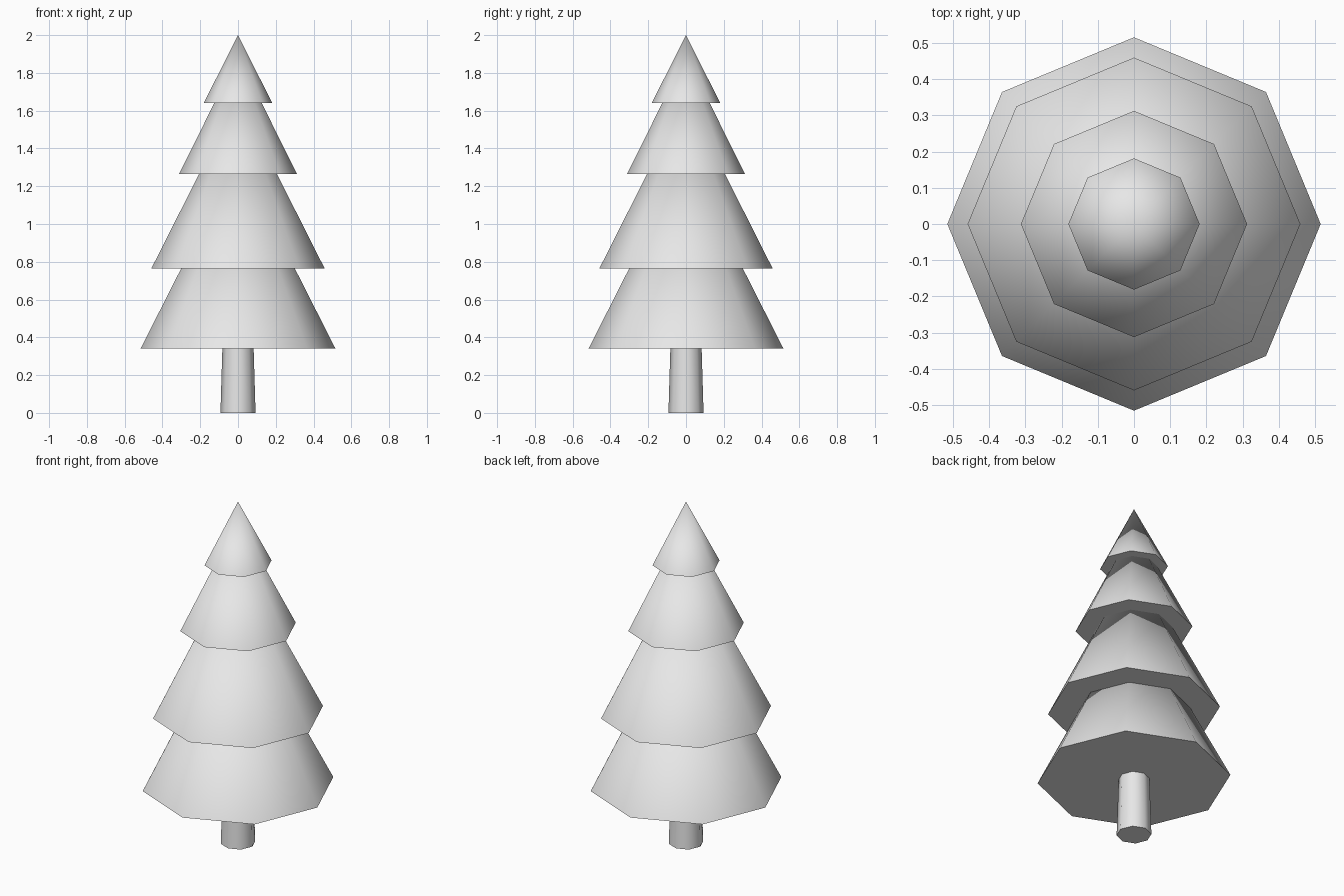
import bpy
import math

cube = bpy.data.objects.get("Cube")
if cube:
    bpy.data.objects.remove(cube, do_unlink=True)

# One plain grey for the whole tree
grey = bpy.data.materials.new("plain grey")
grey.use_nodes = True
colour = (0.8, 0.8, 0.8, 1.0)
grey.diffuse_color = colour
grey.node_tree.nodes["Principled BSDF"].inputs["Base Color"].default_value = colour

SIDES = 8


def add_cone(name, bottom, top, r_bottom, r_top=0.0):
    """Eight-sided cone or tapered post with smooth sides and a flat cap."""
    bpy.ops.mesh.primitive_cone_add(
        vertices=SIDES, radius1=r_bottom, radius2=r_top, depth=top - bottom,
        location=(0, 0, (bottom + top) / 2))
    obj = bpy.context.object
    obj.name = name
    obj.data.materials.append(grey)
    bpy.ops.object.shade_smooth_by_angle(angle=math.radians(60))
    return obj


# Tapered trunk, running a little way into the lowest branches
add_cone("trunk", 0.0, 0.40, 0.093, 0.081)

# Overlapping tiers of foliage: name, base height, tip height, base radius
tiers = [
    ("bottom_foliage", 0.342, 1.358, 0.515),
    ("lower_foliage", 0.764, 1.673, 0.459),
    ("upper_foliage", 1.265, 1.893, 0.312),
    ("top_foliage", 1.641, 2.0, 0.181),
]
for name, base, tip, radius in tiers:
    add_cone(name, base, tip, radius)
